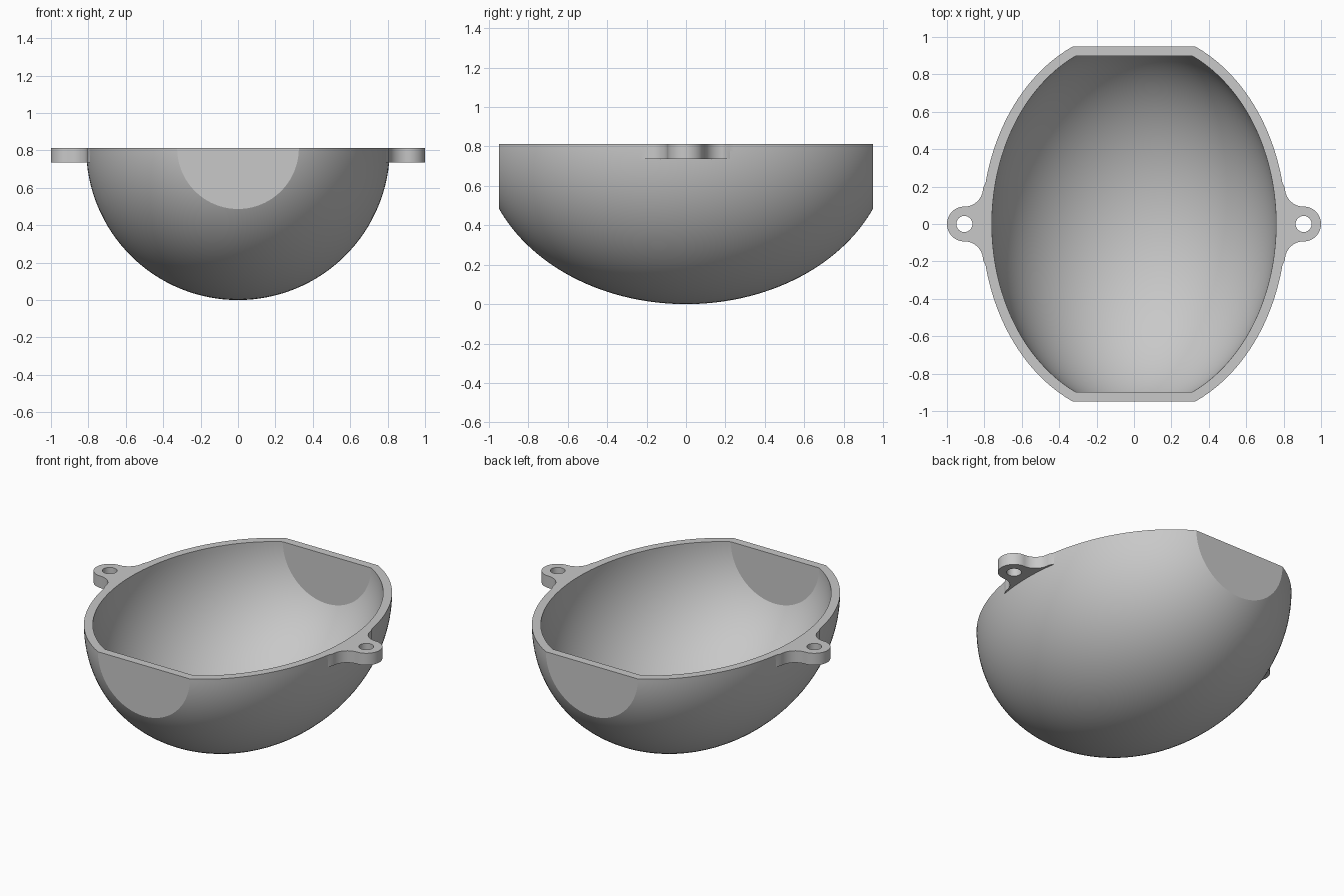
import bpy, bmesh
from math import sin, cos, pi, radians
from mathutils import Matrix, Vector

if "Cube" in bpy.data.objects:
    bpy.data.objects.remove(bpy.data.objects["Cube"], do_unlink=True)

RIM = 0.812          # rim height, also the bowl's radius
LENGTH = 1.037       # half length of the full ellipsoid
WALL = 0.052
FLAT = 0.95          # distance of the flat ends from the centre
LUG_H = 0.076
LUG_X, LUG_R, HOLE_R, FILLET = 0.907, 0.093, 0.043, 0.1

grey = bpy.data.materials.new("light_grey")
grey.use_nodes = True
grey.diffuse_color = (0.58, 0.58, 0.58, 1)
grey.node_tree.nodes["Principled BSDF"].inputs["Base Color"].default_value = (0.58, 0.58, 0.58, 1)


def finish(bm, name):
    bmesh.ops.recalc_face_normals(bm, faces=bm.faces)
    mesh = bpy.data.meshes.new(name)
    bm.to_mesh(mesh)
    bm.free()
    mesh.materials.append(grey)
    obj = bpy.data.objects.new(name, mesh)
    bpy.context.collection.objects.link(obj)
    return obj


def clip(bm, point, normal):
    """Cut away everything beyond a plane and close the cut."""
    bmesh.ops.bisect_plane(bm, geom=bm.verts[:] + bm.edges[:] + bm.faces[:], dist=1e-5,
                           plane_co=point, plane_no=normal, clear_outer=True)
    bmesh.ops.holes_fill(bm, edges=[e for e in bm.edges if e.is_boundary], sides=0)


def ellipsoid(name, inset, cut_top):
    """Ellipsoid with its poles along y, trimmed flat at both ends."""
    bm = bmesh.new()
    bmesh.ops.create_uvsphere(bm, u_segments=128, v_segments=80, radius=1)
    r = RIM - inset
    place = (Matrix.Translation((0, 0, RIM)) @ Matrix.Diagonal((r, LENGTH - inset, r, 1))
             @ Matrix.Rotation(pi / 2, 4, "X"))
    bmesh.ops.transform(bm, matrix=place, verts=bm.verts)
    for s in (-1, 1):
        clip(bm, Vector((0, s * (FLAT - inset), 0)), Vector((0, s, 0)))
    if cut_top:
        clip(bm, Vector((0, 0, RIM)), Vector((0, 0, 1)))
    return finish(bm, name)


def arc(cx, cy, r, start, end, steps):
    angles = [radians(start + (end - start) * i / steps) for i in range(steps + 1)]
    return [(cx + r * cos(a), cy + r * sin(a)) for a in angles]


def lug(name, side):
    """Rounded ear whose neck flares into the rim."""
    fy = LUG_R + FILLET
    outline = arc(LUG_X, -fy, FILLET, 180, 90, 16)
    outline += arc(LUG_X, 0, LUG_R, -90, 90, 32)[1:]
    outline += arc(LUG_X, fy, FILLET, 270, 180, 16)[1:]
    # Root buried in the bowl wall
    outline += [(0.792, fy + 0.03), (0.78, 0.12), (0.78, -0.12), (0.792, -fy - 0.03)]
    bm = bmesh.new()
    face = bm.faces.new([bm.verts.new((side * x, y, RIM - LUG_H)) for x, y in outline])
    new = bmesh.ops.extrude_face_region(bm, geom=[face])["geom"]
    bmesh.ops.translate(bm, vec=(0, 0, LUG_H),
                        verts=[v for v in new if isinstance(v, bmesh.types.BMVert)])
    return finish(bm, name)


def pin(name, side):
    bm = bmesh.new()
    bmesh.ops.create_cone(bm, cap_ends=True, segments=48, radius1=HOLE_R, radius2=HOLE_R,
                          depth=0.4, matrix=Matrix.Translation((side * LUG_X, 0, RIM)))
    return finish(bm, name)


def combine(target, tool, operation):
    mod = target.modifiers.new(tool.name, "BOOLEAN")
    mod.operation, mod.solver, mod.object = operation, "EXACT", tool
    bpy.context.view_layer.objects.active = target
    bpy.ops.object.modifier_apply(modifier=mod.name)
    bpy.data.objects.remove(tool, do_unlink=True)


# Hollow bowl
bowl = ellipsoid("bowl", 0, True)
combine(bowl, ellipsoid("hollow_cutter", WALL, False), "DIFFERENCE")

# Mounting ears with screw holes
for label, side in (("left", 1), ("right", -1)):
    combine(bowl, lug(label + "_lug", side), "UNION")
    combine(bowl, pin(label + "_hole_cutter", side), "DIFFERENCE")

# Smooth curved walls, crisp edges
bpy.ops.object.select_all(action="DESELECT")
bowl.select_set(True)
bpy.context.view_layer.objects.active = bowl
bpy.ops.object.shade_smooth_by_angle(angle=radians(25))
